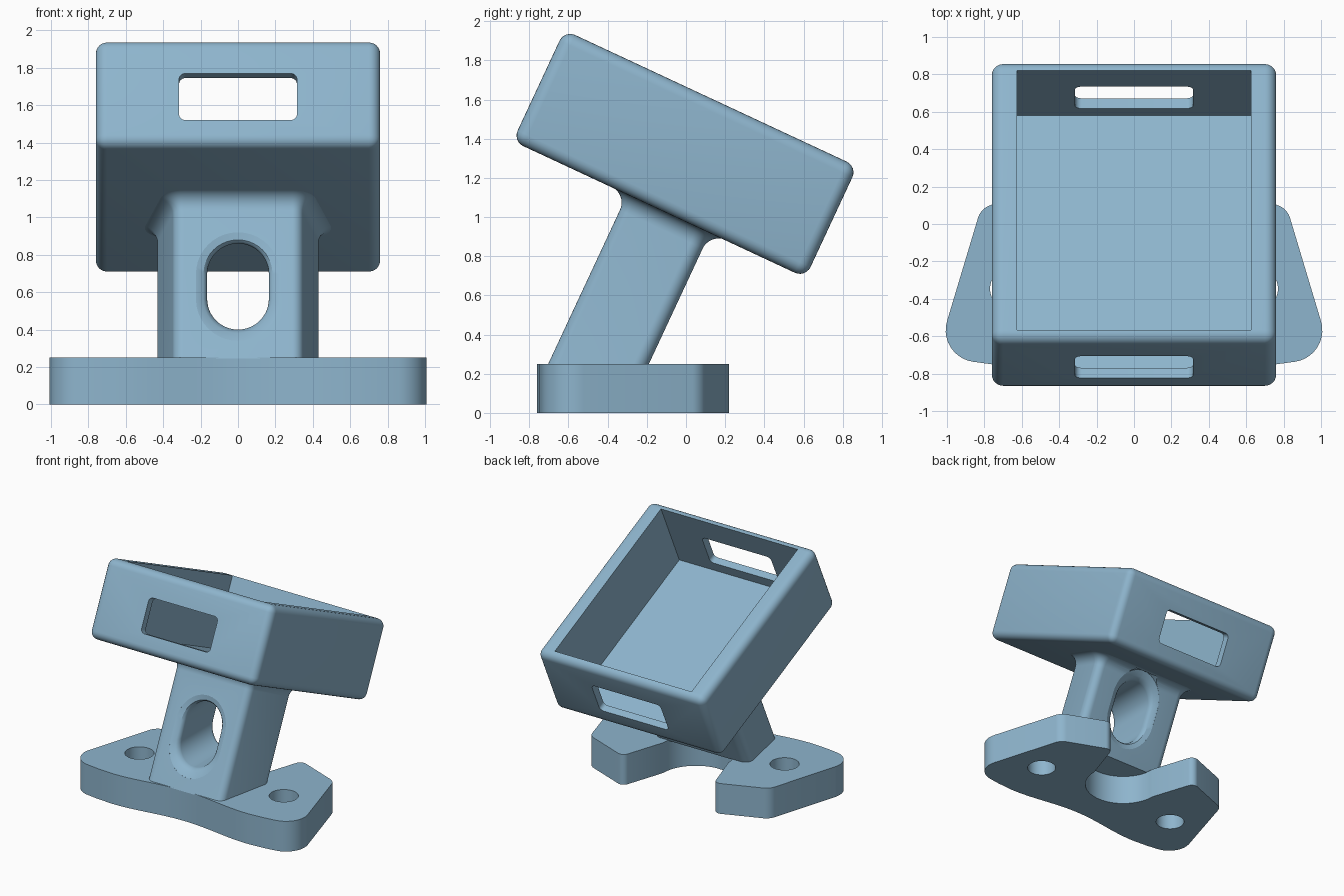
import bpy, bmesh, math
from mathutils import Matrix, Vector

if "Cube" in bpy.data.objects:
    bpy.data.objects.remove(bpy.data.objects["Cube"], do_unlink=True)

TILT = math.radians(25)
HEAD = Matrix.Translation((0, -0.005, 1.3225)) @ Matrix.Rotation(-TILT, 4, 'X')

blue = bpy.data.materials.new("soft_blue")
blue.use_nodes = True
blue.diffuse_color = (0.27, 0.46, 0.61, 1)
blue.node_tree.nodes["Principled BSDF"].inputs["Base Color"].default_value = blue.diffuse_color


def loft(name, rings, matrix=Matrix()):
    """Closed solid through a list of equal-length rings."""
    bm = bmesh.new()
    loops = [[bm.verts.new(p) for p in ring] for ring in rings]
    for a, b in zip(loops, loops[1:]):
        for i in range(len(a)):
            j = (i + 1) % len(a)
            bm.faces.new((a[i], a[j], b[j], b[i]))
    bm.faces.new(loops[0])
    bm.faces.new(loops[-1])
    bmesh.ops.recalc_face_normals(bm, faces=bm.faces)
    mesh = bpy.data.meshes.new(name)
    bm.to_mesh(mesh)
    bm.free()
    mesh.transform(matrix)
    mesh.materials.append(blue)
    ob = bpy.data.objects.new(name, mesh)
    bpy.context.collection.objects.link(ob)
    return ob


def block(name, lo, hi, matrix=Matrix()):
    (x0, y0, z0), (x1, y1, z1) = lo, hi
    plan = [(x0, y0), (x1, y0), (x1, y1), (x0, y1)]
    return loft(name, [[(x, y, z) for x, y in plan] for z in (z0, z1)], matrix)


def arc(cx, cy, r, start, end, steps=10):
    angles = [math.radians(start + (end - start) * i / steps) for i in range(steps + 1)]
    return [(cx + r * math.cos(a), cy + r * math.sin(a)) for a in angles]


def rounded_rect(w, lo, hi, r):
    pts = []
    for k, (cx, cy) in enumerate([(w - r, hi - r), (r - w, hi - r), (r - w, lo + r), (w - r, lo + r)]):
        pts += arc(cx, cy, r, 90 * k + 0.5, 90 * k + 89.5)
    return pts


def fillet(before, corner, after, r):
    """Replace a polygon corner by a tangent arc."""
    b, c, a = Vector(before), Vector(corner), Vector(after)
    u, w = (b - c).normalized(), (a - c).normalized()
    half = u.angle(w) / 2
    mid = c + (u + w).normalized() * r / math.sin(half)
    p, q = u * r / math.tan(half) + c - mid, w * r / math.tan(half) + c - mid
    sweep = p.angle_signed(q)
    return [tuple(mid + Matrix.Rotation(-sweep * i / 10, 2) @ p) for i in range(11)]


def apply(ob, mod):
    bpy.context.view_layer.objects.active = ob
    bpy.ops.object.modifier_apply(modifier=mod.name)


def cut(ob, cutter):
    mod = ob.modifiers.new("cut", 'BOOLEAN')
    mod.operation, mod.solver, mod.object = 'DIFFERENCE', 'EXACT', cutter
    cutter.hide_render = True
    apply(ob, mod)
    bpy.data.objects.remove(cutter, do_unlink=True)


def finish(ob):
    bpy.ops.object.select_all(action='DESELECT')
    ob.select_set(True)
    bpy.context.view_layer.objects.active = ob
    bpy.ops.object.shade_smooth_by_angle(angle=math.radians(30))


# Tilted tray: rounded box, hollowed from above, slotted front to back
tray = block("tray", (-0.76, -0.825, -0.313), (0.76, 0.825, 0.313), HEAD)
bevel = tray.modifiers.new("round", 'BEVEL')
bevel.width, bevel.segments = 0.06, 6
apply(tray, bevel)
cut(tray, block("cavity_cutter", (-0.625, -0.765, -0.253), (0.625, 0.765, 0.6), HEAD))
slot = rounded_rect(0.315, -0.167, 0.109, 0.035)
cut(tray, loft("slot_cutter", [[(x, y, z) for x, z in slot] for y in (-1, 1)], HEAD))
finish(tray)


# Leaning stem: rounded trapezoid section, flaring into the tray
def stem_section(v, grow):
    r = 0.06 + grow
    right = arc(0.29, -0.12, r, -90, -11) + arc(0.37, 0.226, r, -11, 90)
    return [(x, y, v) for x, y in right + [(-x, y) for x, y in reversed(right)]]


levels = [(-1.5, 0)]
for i in range(9):
    a = math.pi / 2 * i / 8
    levels.append((-0.4 + 0.09 * math.sin(a), 0.09 * (1 - math.cos(a))))
stem = loft("stem", [stem_section(v, g) for v, g in levels], HEAD)
cut(stem, block("floor_cutter", (-2, -2, -1), (2, 2, 0.245)))


# Level oval window with rounded rims, sheared to follow the stem faces
def window_ring(depth, grow):
    pts = rounded_rect(0.165 + grow, 0.40 - grow, 0.86 + grow, 0.164 + grow)
    return [(x, depth + (z - 1.05) * math.tan(TILT), z) for x, z in pts]


RIM = 0.06
front_y, back_y = -0.33, 0.183
rims = []
for i in range(7):
    a = math.pi / 2 * i / 6
    rims.append((RIM * math.sin(a), RIM * (1 - math.sin(math.acos(1 - math.sin(a))))))
rings = [window_ring(front_y - 0.05, RIM)]
rings += [window_ring(front_y + d, g) for d, g in rims]
rings += [window_ring(back_y - d, g) for d, g in reversed(rims)]
rings += [window_ring(back_y + 0.05, RIM)]
cut(stem, loft("window_cutter", rings))
finish(stem)

# Two-lobed base plate: wavy front edge, round notch at the back
front = [(0.62 * i / 12, -0.73 + 0.03 * math.cos(math.pi * i / 12)) for i in range(13)]
a, b, c, d, e = (0.76, -0.75), (1.057, -0.71), (0.82, 0.08), (0.42, 0.235), (0.3, -0.13)
half = front + [a] + fillet(a, b, c, 0.17) + fillet(b, c, d, 0.1) + fillet(c, d, e, 0.05)
half += arc(0, -0.13, 0.3, 0, -90, 14)
outline = half + [(-x, y) for x, y in reversed(half[1:-1])]
base = loft("base_plate", [[(x, y, z) for x, y in outline] for z in (0, 0.25)])
for side in (-1, 1):
    hole = arc(0.66 * side, -0.345, 0.11, 0, 348.75, 31)
    cut(base, loft("bolt_hole_cutter", [[(x, y, z) for x, y in hole] for z in (-0.1, 0.4)]))
finish(base)
